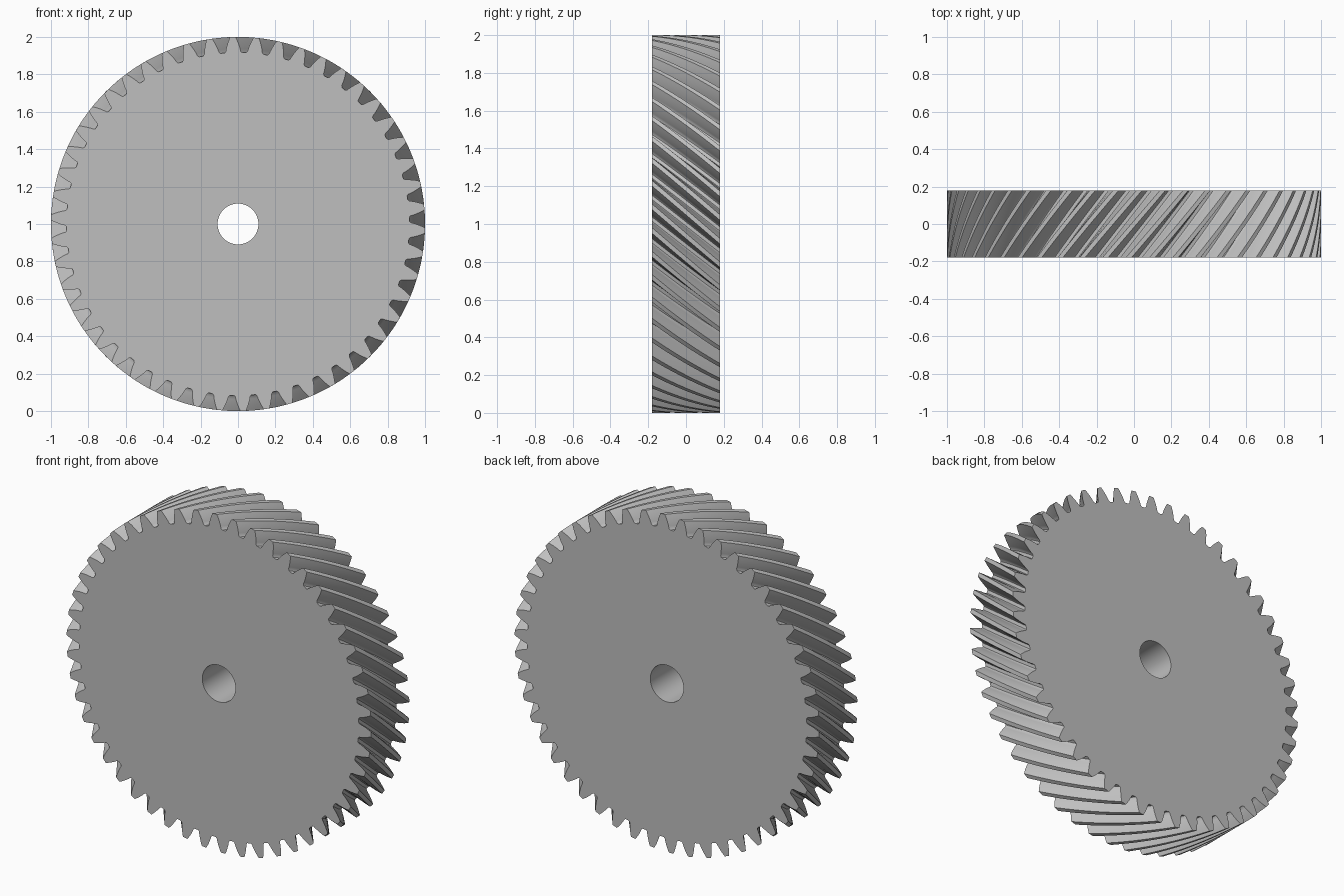
import bpy, bmesh, math

cube = bpy.data.objects.get("Cube")
if cube:
    bpy.data.objects.remove(cube, do_unlink=True)

TEETH = 50
PITCH = math.tau / TEETH
TIP_R, ROOT_R, BORE_R = 1.0, 0.917, 0.109
PITCH_R = TEETH / (TEETH + 2)
BASE_R = PITCH_R * math.cos(math.radians(20))
WIDTH = 0.358
TWIST = math.radians(17.6)
LAYERS = 16


def involute(r):
    a = math.acos(BASE_R / r)
    return math.tan(a) - a


def half_angle(r):
    """Half the angle a tooth covers at radius r."""
    return PITCH / 4 + involute(PITCH_R) - involute(r)


def tooth_profile():
    """(angle, radius) points across one tooth, with small root fillets."""
    flank = [(half_angle(ROOT_R) + 0.006, ROOT_R)]
    steps = 6
    for i in range(steps + 1):
        r = ROOT_R + 0.007 + (TIP_R - ROOT_R - 0.007) * i / steps
        flank.append((half_angle(r), r))
    return [(-a, r) for a, r in flank] + [(a, r) for a, r in reversed(flank)]


def polar(bm, angle, r, y):
    return bm.verts.new((r * math.sin(angle), y, 1 + r * math.cos(angle)))


bm = bmesh.new()
profile = tooth_profile()
P = len(profile)
count = TEETH * P

# Twisted toothed rim, layer by layer
rings = []
for j in range(LAYERS + 1):
    t = j / LAYERS - 0.5
    rings.append([polar(bm, k * PITCH + a + t * TWIST, r, t * WIDTH)
                  for k in range(TEETH) for a, r in profile])
for low, high in zip(rings, rings[1:]):
    for i in range(count):
        n = (i + 1) % count
        bm.faces.new((low[i], low[n], high[n], high[i]))

# Straight bore through the middle, two segments per tooth
SEG = TEETH * 2
bores = [[polar(bm, (i - 0.5) * PITCH / 2, BORE_R, s * WIDTH / 2)
          for i in range(SEG)] for s in (-1, 1)]
for i in range(SEG):
    n = (i + 1) % SEG
    bm.faces.new((bores[0][i], bores[0][n], bores[1][n], bores[1][i]))

# Flat end faces, one sector per tooth
for ring, bore, turn in ((rings[0], bores[0], -TWIST / 2),
                         (rings[-1], bores[1], TWIST / 2)):
    shift = round(turn / PITCH) * 2
    for k in range(TEETH):
        inner = [bore[(2 * k + shift + d) % SEG] for d in (2, 1, 0)]
        outer = [ring[(k * P + d) % count] for d in range(P + 1)]
        bm.faces.new(outer + inner)

bmesh.ops.recalc_face_normals(bm, faces=bm.faces)
mesh = bpy.data.meshes.new("helical_gear")
bm.to_mesh(mesh)
bm.free()

gear = bpy.data.objects.new("helical_gear", mesh)
bpy.context.collection.objects.link(gear)

# Single plain grey material
grey = bpy.data.materials.new("steel_grey")
grey.use_nodes = True
color = (0.52, 0.52, 0.52, 1)
grey.diffuse_color = color
grey.node_tree.nodes["Principled BSDF"].inputs["Base Color"].default_value = color
mesh.materials.append(grey)

bpy.ops.object.select_all(action='DESELECT')
gear.select_set(True)
bpy.context.view_layer.objects.active = gear
bpy.ops.object.shade_smooth_by_angle(angle=math.radians(30))
